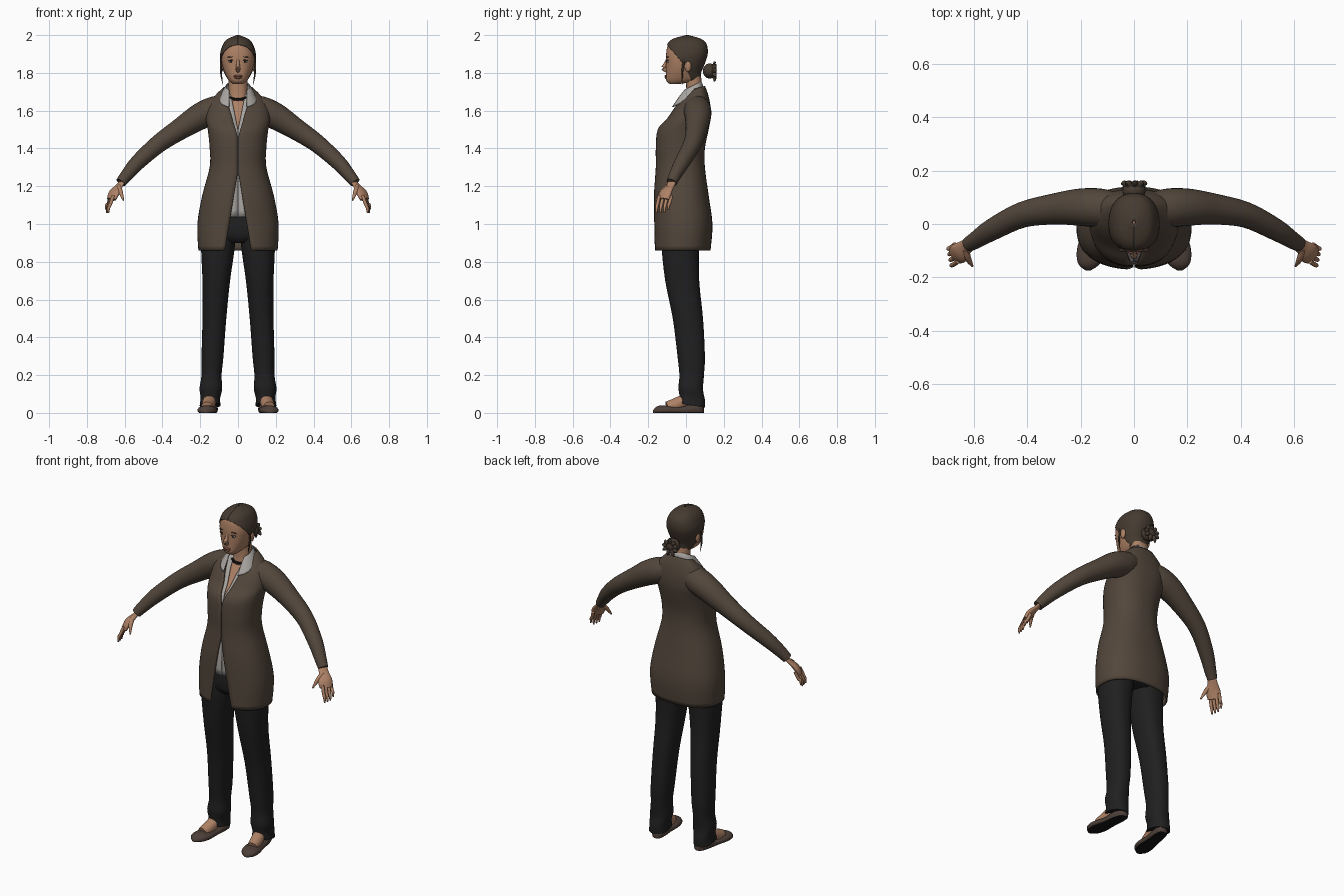
import bpy, bmesh, random
from math import sin, cos, asin, pi, sqrt, radians, copysign
from mathutils import Vector, Matrix

random.seed(4)
if "Cube" in bpy.data.objects:
    bpy.data.objects.remove(bpy.data.objects["Cube"])


def material(name, red, green, blue):
    mat = bpy.data.materials.new(name)
    mat.use_nodes = True
    mat.diffuse_color = (red, green, blue, 1)
    mat.node_tree.nodes["Principled BSDF"].inputs["Base Color"].default_value = mat.diffuse_color
    return mat


COAT = material("brown wool", .085, .062, .044)
SHIRT = material("grey cotton", .4, .38, .36)
SKIN = material("skin", .42, .22, .13)
PANTS = material("black cloth", .014, .014, .015)
HAIR = material("dark brown hair", .06, .043, .03)
SHOE = material("brown leather", .075, .05, .04)
BLACK = material("black", .008, .007, .007)
LIPS = material("lips", .25, .1, .07)
WHITE = material("eye white", .5, .47, .44)
SQUARENESS = 1.15


def finish(name, bm, mat):
    mesh = bpy.data.meshes.new(name)
    bm.to_mesh(mesh)
    bm.free()
    mesh.materials.append(mat)
    part = bpy.data.objects.new(name, mesh)
    bpy.context.collection.objects.link(part)
    bpy.ops.object.select_all(action='DESELECT')
    part.select_set(True)
    bpy.context.view_layer.objects.active = part
    bpy.ops.object.shade_smooth_by_angle(angle=radians(50))
    return part


def spline(rows, steps=4):
    """Catmull-Rom interpolation between rows of numbers."""
    last, out = len(rows) - 1, []
    for i in range(last):
        before, start, end, after = (rows[min(max(i + o, 0), last)] for o in (-1, 0, 1, 2))
        for t in (j / steps for j in range(steps)):
            out.append([q + t / 2 * (r - p + t * (2*p - 5*q + 4*r - s + t * (3*(q - r) + s - p)))
                        for p, q, r, s in zip(before, start, end, after)])
    return out + [list(rows[-1])]


def bridge(name, rings, mat, shell=0):
    """Bridge rings of points: a capped solid, or an open-fronted shell."""
    bm = bmesh.new()
    loops = [[bm.verts.new(point) for point in ring] for ring in rings]
    count = len(loops[0])
    for low, high in zip(loops, loops[1:]):
        for j in range(count - 1 if shell else count):
            k = (j + 1) % count
            bm.faces.new((low[j], low[k], high[k], high[j]))
    if not shell:
        bm.faces.new(loops[0])
        bm.faces.new(loops[-1])
        bmesh.ops.recalc_face_normals(bm, faces=bm.faces)
    part = finish(name, bm, mat)
    if shell:
        thick = part.modifiers.new("thickness", 'SOLIDIFY')
        thick.thickness, thick.offset = shell, -1
    return part


def bulge(value):
    return copysign(abs(value) ** (1 / SQUARENESS), value)


def slit(gap, width):
    """Half angle that leaves a given half gap at the front."""
    return asin(min(.96, gap / width) ** SQUARENESS)


def stack(name, rows, mat, inset=0, opening=None, shell=0,
          centre=lambda z: 0, tilt=lambda z: 0, count=56):
    """Level ovals from rows of height, half width, front and back."""
    rings = []
    for z, width, front, back in rows:
        width, depth, middle = width - inset, (back - front) / 2 - inset, (front + back) / 2
        first = opening(z, width) if opening else 0
        ring = []
        for j in range(count + bool(opening)):
            turn = first + 2 * (pi - first) * j / count
            y = -depth * bulge(cos(turn))
            ring.append((centre(z) + width * bulge(sin(turn)), middle + y, z + tilt(z) * y))
        rings.append(ring)
    return bridge(name, rings, mat, shell)


def tube(name, rows, mat, side=1, flat=1, count=20):
    """Sweep an oval along rows of x, y, z and radius; side mirrors it."""
    rows = spline(rows)
    path = [Vector((side * x, y, z)) for x, y, z, radius in rows]
    rings = []
    for i, point in enumerate(path):
        along = (path[min(i + 1, len(path) - 1)] - path[max(i - 1, 0)]).normalized()
        across = along.cross(Vector((0, 0, 1))).normalized()
        over = across.cross(along) * flat
        turns = [2 * pi * j / count for j in range(count)]
        rings.append([point + rows[i][-1] * (over * cos(a) + across * sin(a)) for a in turns])
    return bridge(name, rings, mat)


def blob(name, place, size, mat, tip=0):
    bm = bmesh.new()
    bmesh.ops.create_uvsphere(bm, u_segments=16, v_segments=10, radius=1)
    pose = Matrix.Translation(place) @ Matrix.Rotation(tip, 4, 'Y') @ Matrix.Diagonal((*size, 1))
    bm.transform(pose)
    return finish(name, bm, mat)


# Torso layers: cardigan, shirt and chest share one profile
torso = spline([(.86, .21, -.17, .13), (1, .215, -.17, .14), (1.15, .19, -.17, .12),
                (1.3, .15, -.16, .1), (1.4, .15, -.16, .1), (1.5, .16, -.15, .12),
                (1.56, .17, -.1, .13), (1.62, .16, -.06, .13), (1.67, .13, -.02, .12),
                (1.72, .08, .02, .1)])


def neck_tilt(z):
    return max(0, 4 * (z - 1.65))


stack("cardigan", torso, COAT, shell=.008, tilt=neck_tilt,
      opening=lambda z, w: slit(max(.3 * (z - 1.46), .17 * (1.28 - z), .002), w))
stack("shirt", [r for r in torso if r[0] > 1.03], SHIRT, inset=.016, shell=.004, tilt=neck_tilt,
      opening=lambda z, w: slit(max(.2 * (z - 1.5), .001), w))
stack("chest", [r for r in torso if 1.44 < r[0] < 1.66], SKIN, inset=.035)
stack("collar", spline([(1.66, .1, -.08, .09), (1.7, .08, -.05, .09), (1.73, .065, -.02, .08)]),
      SHIRT, shell=.005, tilt=lambda z: .5, opening=lambda z, w: slit(.047, w))

# Neck and bead necklace
stack("neck", spline([(1.6, .06, -.02, .09), (1.68, .05, 0, .09), (1.78, .05, 0, .08)]), SKIN)
for i in range(-6, 7):
    a = i / 5
    blob("necklace_bead", (.055 * sin(a), .04 - .05 * cos(a), 1.68 - .02 * cos(a)), [.008] * 3, BLACK)

# Head, with hair drawn back from the face over the same profile
skull = spline([(1.74, .03, -.09, -.04), (1.76, .055, -.11, .07), (1.8, .075, -.11, .08),
                (1.85, .09, -.11, .1), (1.9, .095, -.11, .115), (1.95, .08, -.1, .11),
                (1.98, .055, -.07, .08), (2, .006, 0, .012)])
stack("head", [r for r in skull if r[0] < 1.98], SKIN, inset=.005)
stack("hair", [r for r in skull if r[0] > 1.755], HAIR, shell=.006,
      opening=lambda z, w: max(.001, 2.1 * sqrt(max(0, 1.95 - z) / .2)))

# Face
tube("nose", [(0, -.1, 1.87, .007), (0, -.11, 1.845, .009), (0, -.118, 1.825, .013),
              (0, -.1, 1.81, .01)], SKIN)
blob("upper_lip", (0, -.105, 1.784), (.024, .008, .006), LIPS)
blob("lower_lip", (0, -.105, 1.774), (.02, .008, .006), LIPS)
for side in (1, -1):
    blob("eye", (side * .036, -.095, 1.86), (.015, .007, .006), WHITE)
    blob("iris", (side * .036, -.1, 1.86), (.006, .004, .006), BLACK)
    blob("upper_lid", (side * .036, -.097, 1.867), (.018, .007, .003), HAIR, side * .1)
    blob("eyebrow", (side * .037, -.097, 1.885), (.02, .007, .003), HAIR, side * .1)
    blob("ear", (side * .086, .01, 1.835), (.01, .018, .03), SKIN)
    tube("loose_strand", [(side * .09, -.01, 1.88, .005), (side * .09, -.02, 1.8, .005),
                          (side * .08, -.02, 1.74, .001)], HAIR, count=8)

# Bun with twisted locks
blob("bun", (0, .125, 1.81), (.044, .036, .04), HAIR)
for i in range(9):
    a, reach = i * 2 * pi / 9 + .1, random.uniform(.045, .06)
    tube("bun_lock", [(0, .12, 1.81, .012), (.036 * cos(a), .15, 1.81 + .03 * sin(a), .013),
                      (reach * cos(a), .15, 1.81 + reach * sin(a), .004)], HAIR, count=8)

# Trousers
stack("trouser_hips", spline([(.9, .1, -.1, .06), (.95, .18, -.13, .1), (1.1, .16, -.12, .09)]), PANTS)
leg = spline([(.04, .055, -.04, .1), (.08, .052, -.035, .1), (.13, .06, -.04, .09),
              (.2, .053, -.035, .095), (.3, .058, -.045, .1), (.5, .063, -.07, .09),
              (.7, .073, -.11, .07), (.9, .09, -.13, .07), (1.04, .08, -.12, .09)])
foot = [(.145, .05, .11, .03), (.147, .01, .075, .035), (.157, -.05, .045, .035), (.165, -.1, .03, .03)]
shoe_plan = spline([(.094, .01, .03), (.08, .03, .055), (.03, .04, .05), (-.03, .043, .036),
                    (-.1, .052, .04), (-.15, .04, .036), (-.175, .008, .014)])
sleeve = [(.05, .058, 1.63, .055), (.12, .06, 1.605, .072), (.2, .063, 1.57, .07),
          (.3, .056, 1.507, .058), (.42, .034, 1.425, .048), (.53, -.02, 1.327, .041),
          (.59, -.058, 1.258, .033), (.62, -.076, 1.22, .028)]
palm = [(.6, -.065, 1.24, .025), (.63, -.085, 1.2, .028), (.655, -.108, 1.165, .04),
        (.67, -.12, 1.13, .035)]
thumb = [(.63, -.095, 1.2, .012), (.622, -.13, 1.17, .012), (.606, -.158, 1.125, .004)]

for side in (1, -1):
    stack("trouser_leg", leg, PANTS, centre=lambda z: side * (.15 - z / 20),
          tilt=lambda z: -max(0, .22 - z))

    # Foot and flat shoe, turned slightly outward, with a dark sole
    tube("foot", foot, SKIN, side)
    shoe = bridge("shoe", [[(side * (.15 - y / 8) + width * cos(a), y,
                             max(0, height * (.35 + .65 * sin(a))))
                            for a in (pi * j / 12 for j in range(24))]
                           for y, width, height in shoe_plan], SHOE)
    shoe.data.materials.append(BLACK)
    for face in shoe.data.polygons:
        face.material_index = int(face.normal.z < -.8)

    # Sleeve and hand with four fingers spread front to back
    tube("sleeve", sleeve, COAT, side, count=28)
    tube("palm", palm, SKIN, side, flat=.45)
    tube("thumb", thumb, SKIN, side, count=10)
    for i in range(4):
        x, y = .66 + i / 250, -.15 + i / 48
        short = .015 * (i == 3)
        tube("finger", [(x, y + .01, 1.15, .009), (x + .014, y, 1.11, .009),
                        (x + .024, y - .005, 1.085 + short, .008),
                        (x + .026, y - .006, 1.058 + short, .004)], SKIN, side, count=10)
